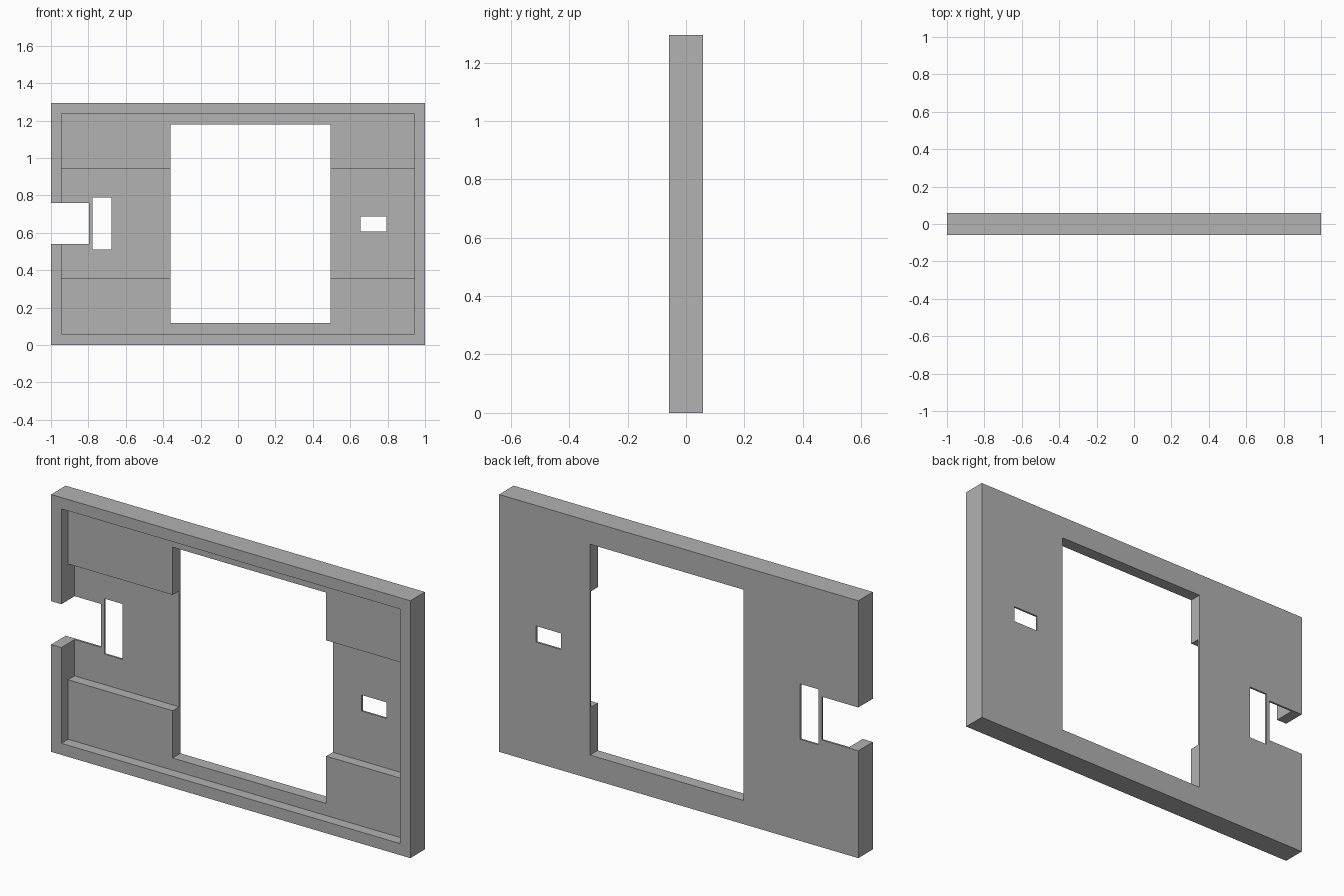
import bpy

if "Cube" in bpy.data.objects:
    bpy.data.objects.remove(bpy.data.objects["Cube"], do_unlink=True)

FRONT, BACK = -0.058, 0.058
HEIGHT = 1.295
POCKET = -0.004     # floor of the shallow pocket
THIN = 0.048        # floor of the deep middle channel
OUT = 0.1           # overshoot for cutters

grey = bpy.data.materials.new("plain_grey")
grey.use_nodes = True
colour = (0.445, 0.445, 0.445, 1)
grey.diffuse_color = colour
grey.node_tree.nodes["Principled BSDF"].inputs["Base Color"].default_value = colour


def box(name, x, y, z):
    """Axis-aligned box from (min, max) ranges."""
    bpy.ops.mesh.primitive_cube_add(size=1)
    ob = bpy.context.object
    ob.name = name
    ob.location = [(a + b) / 2 for a, b in (x, y, z)]
    ob.scale = [b - a for a, b in (x, y, z)]
    bpy.ops.object.transform_apply(location=True, scale=True)
    ob.data.materials.append(grey)
    return ob


panel = box("panel", (-1, 1), (FRONT, BACK), (0, HEIGHT))

# Recesses in the front, then openings right through
through = (-OUT, OUT)
cuts = [
    ("shallow_pocket", (-0.943, 0.943), (-OUT, POCKET), (0.058, 1.238)),
    ("middle_channel", (-0.943, 0.943), (-OUT, THIN), (0.357, 0.94)),
    ("main_window", (-0.361, 0.494), through, (0.119, 1.18)),
    ("side_notch", (-1 - OUT, -0.797), through, (0.54, 0.758)),
    ("tall_slot", (-0.778, -0.676), through, (0.511, 0.79)),
    ("small_slot", (0.654, 0.794), through, (0.607, 0.688)),
]
for name, x, y, z in cuts:
    cutter = box(name + "_cutter", x, y, z)
    cutter.hide_render = True
    mod = panel.modifiers.new(name, 'BOOLEAN')
    mod.operation = 'DIFFERENCE'
    mod.solver = 'EXACT'
    mod.object = cutter
    bpy.context.view_layer.objects.active = panel
    bpy.ops.object.modifier_apply(modifier=name)
    bpy.data.objects.remove(cutter, do_unlink=True)
